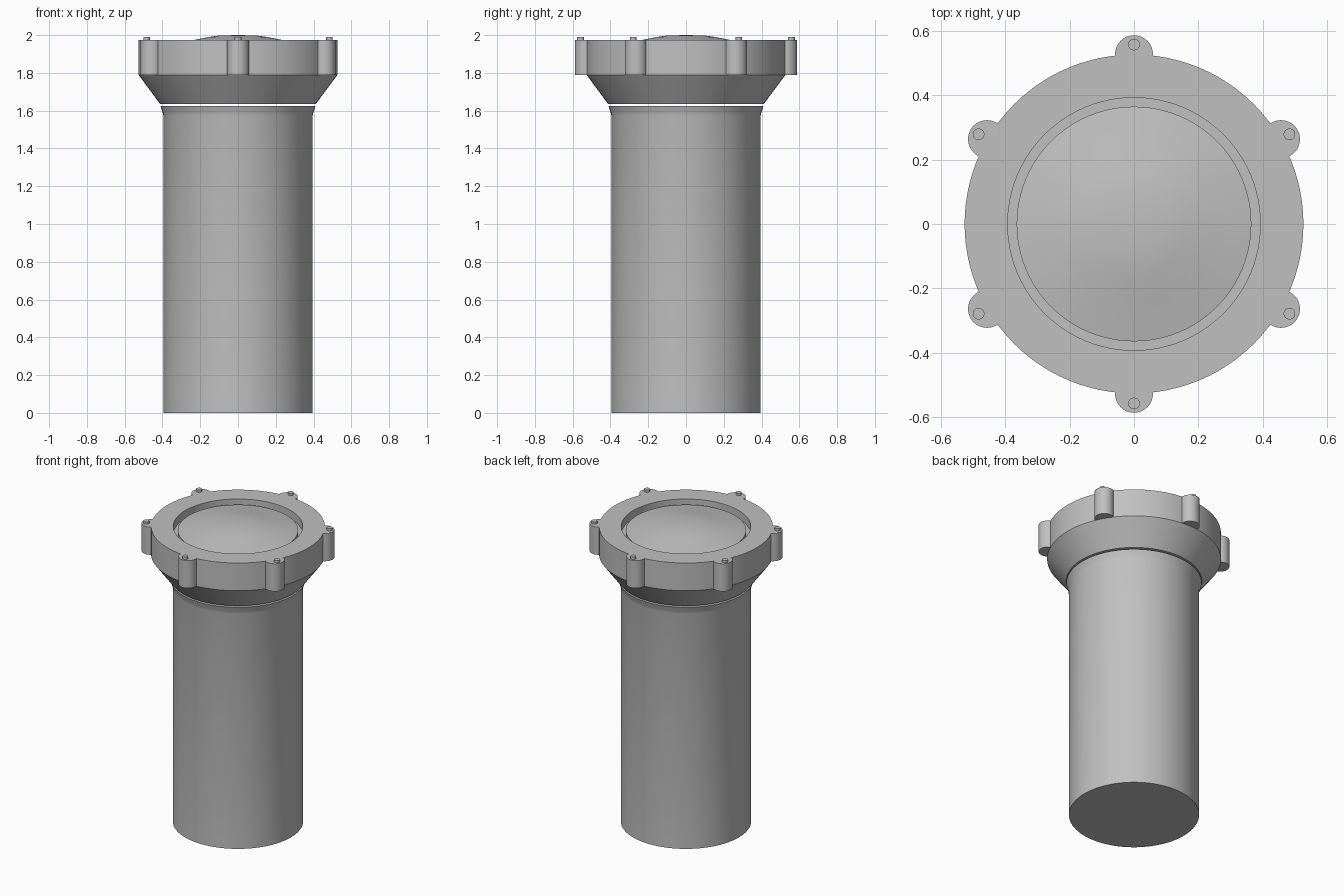
import bpy, bmesh, math
from mathutils import Matrix

if "Cube" in bpy.data.objects:
    bpy.data.objects.remove(bpy.data.objects["Cube"], do_unlink=True)

SEGMENTS = 96
GREY = (0.53, 0.53, 0.53, 1)
grey = bpy.data.materials.new("plain grey")
grey.use_nodes = True
grey.diffuse_color = GREY
grey.node_tree.nodes["Principled BSDF"].inputs["Base Color"].default_value = GREY


def finish(name, bm):
    bmesh.ops.recalc_face_normals(bm, faces=bm.faces)
    mesh = bpy.data.meshes.new(name)
    bm.to_mesh(mesh)
    bm.free()
    mesh.materials.append(grey)
    obj = bpy.data.objects.new(name, mesh)
    bpy.context.collection.objects.link(obj)
    return obj


def smooth(obj, angle=20):
    bpy.ops.object.select_all(action="DESELECT")
    obj.select_set(True)
    bpy.context.view_layer.objects.active = obj
    bpy.ops.object.shade_smooth_by_angle(angle=math.radians(angle))


def lathe(name, profile):
    """Revolve (radius, height) points that start and end on the axis."""
    bm = bmesh.new()
    verts = [bm.verts.new((r, 0, z)) for r, z in profile]
    edges = [bm.edges.new(pair) for pair in zip(verts, verts[1:])]
    bmesh.ops.spin(bm, geom=verts + edges, cent=(0, 0, 0), axis=(0, 0, 1),
                   angle=math.tau, steps=SEGMENTS, use_merge=True)
    bmesh.ops.remove_doubles(bm, verts=bm.verts, dist=1e-5)
    return finish(name, bm)


def ring_of_posts(name, distance, radius, bottom, top):
    """Six upright posts spaced evenly around the axis."""
    bm = bmesh.new()
    for i in range(6):
        angle = math.pi / 6 + i * math.pi / 3
        place = Matrix.Translation((distance * math.cos(angle),
                                    distance * math.sin(angle),
                                    (bottom + top) / 2))
        bmesh.ops.create_cone(bm, cap_ends=True, segments=32, radius1=radius,
                              radius2=radius, depth=top - bottom, matrix=place)
    return finish(name, bm)


# Long tube with a small flare at its mouth
tube = lathe("tube", [(0, 0), (0.395, 0), (0.395, 1.575), (0.399, 1.59),
                      (0.41, 1.624), (0, 1.624)])
smooth(tube)

# Funnel-shaped head with a collar and a recess in the top
head = lathe("head", [(0, 1.635), (0.412, 1.635), (0.527, 1.79), (0.527, 1.975),
                      (0.393, 1.975), (0.393, 1.92), (0, 1.92)])

# Bolt lugs merged into the collar
lugs = ring_of_posts("lugs", 0.528, 0.059, 1.79, 1.975)
union = head.modifiers.new("lugs", "BOOLEAN")
union.operation = "UNION"
union.solver = "EXACT"
union.object = lugs
bpy.context.view_layer.objects.active = head
bpy.ops.object.modifier_apply(modifier=union.name)
bpy.data.objects.remove(lugs, do_unlink=True)
smooth(head)

# Shallow domed lens inside the recess
lens = lathe("lens", [(0, 1.91), (0.365, 1.91), (0.365, 1.95), (0.3, 1.962),
                      (0.23, 1.975), (0.16, 1.989), (0.1, 1.998), (0, 2.0)])
smooth(lens)

# Bolt tips on the lugs
bolts = ring_of_posts("bolts", 0.558, 0.018, 1.96, 1.99)
smooth(bolts)
